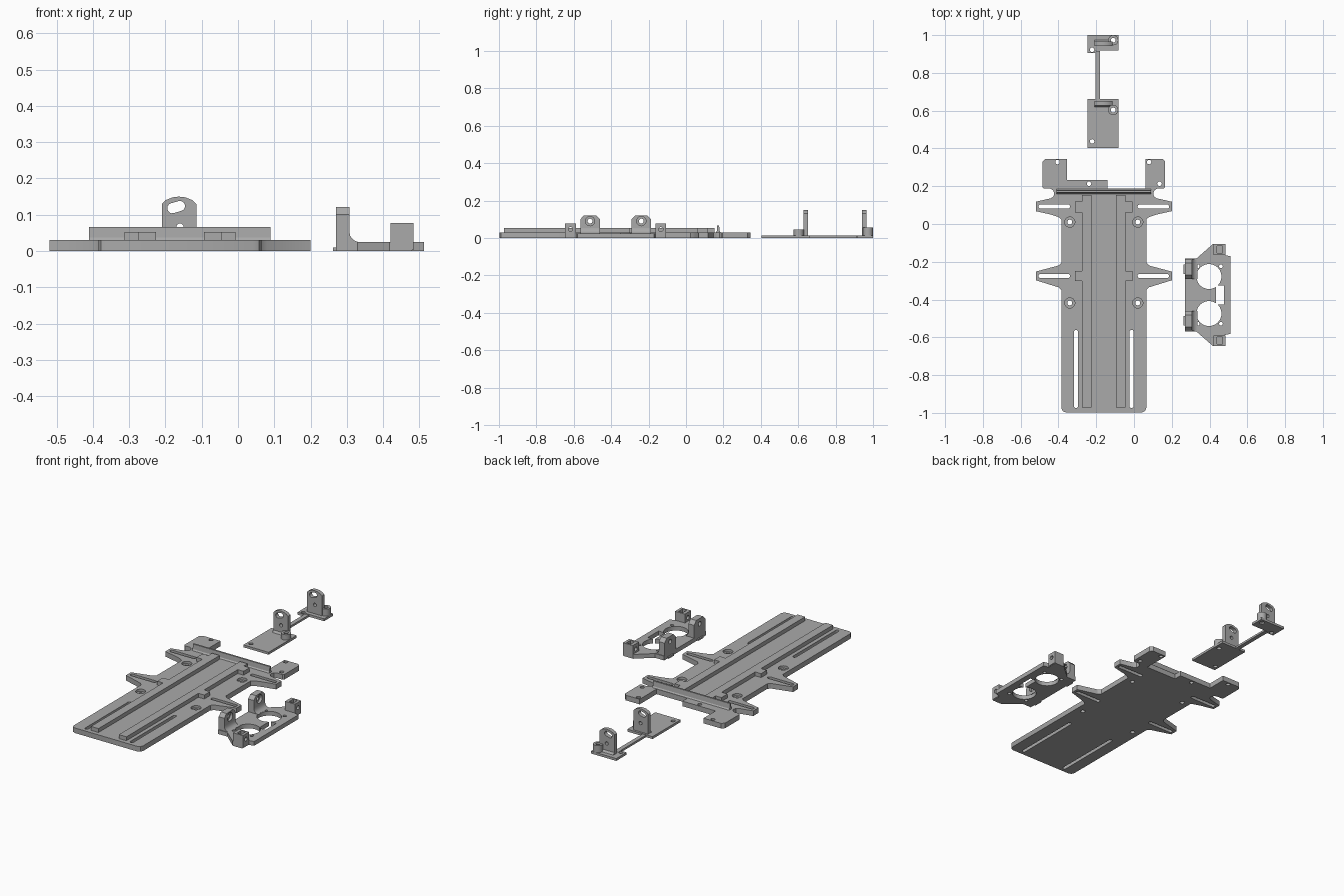
import bpy, bmesh, math

if "Cube" in bpy.data.objects:
    bpy.data.objects.remove(bpy.data.objects["Cube"])

grey = bpy.data.materials.new("plastic grey")
grey.diffuse_color = (0.40, 0.40, 0.40, 1)
grey.use_nodes = True
grey.node_tree.nodes["Principled BSDF"].inputs["Base Color"].default_value = grey.diffuse_color


def prism(name, pts, lo, hi, axis='z'):
    """Extrude a 2D outline along an axis."""
    place = {'z': lambda a, b, h: (a, b, h), 'x': lambda a, b, h: (h, a, b),
             'y': lambda a, b, h: (a, h, b)}[axis]
    bm = bmesh.new()
    bottom = [bm.verts.new(place(a, b, lo)) for a, b in pts]
    top = [bm.verts.new(place(a, b, hi)) for a, b in pts]
    bm.faces.new(bottom)
    bm.faces.new(top)
    n = len(pts)
    for i in range(n):
        j = (i + 1) % n
        bm.faces.new((bottom[i], bottom[j], top[j], top[i]))
    bmesh.ops.recalc_face_normals(bm, faces=bm.faces)
    me = bpy.data.meshes.new(name)
    bm.to_mesh(me)
    bm.free()
    me.materials.append(grey)
    ob = bpy.data.objects.new(name, me)
    bpy.context.collection.objects.link(ob)
    return ob


def rect(a0, a1, b0, b1):
    return [(a0, b0), (a1, b0), (a1, b1), (a0, b1)]


def disc(a, b, r, n=24):
    return [(a + r * math.cos(2 * math.pi * i / n), b + r * math.sin(2 * math.pi * i / n)) for i in range(n)]


def slot(a0, b0, a1, b1, r, n=8):
    """Rounded slot outline between two centres."""
    t = math.atan2(b1 - b0, a1 - a0)
    out = []
    for a, b, s in ((a1, b1, t - math.pi / 2), (a0, b0, t + math.pi / 2)):
        out += [(a + r * math.cos(s + math.pi * i / n), b + r * math.sin(s + math.pi * i / n)) for i in range(n + 1)]
    return out


def cut(ob, pts, lo=-0.1, hi=0.3, axis='z'):
    tool = prism("cutter", pts, lo, hi, axis)
    tool.hide_render = True
    m = ob.modifiers.new("cut", 'BOOLEAN')
    m.operation, m.solver, m.object = 'DIFFERENCE', 'EXACT', tool
    bpy.context.view_layer.objects.active = ob
    bpy.ops.object.modifier_apply(modifier=m.name)
    bpy.data.objects.remove(tool)


# Main base plate with side arms and rear tabs
CX = -0.16
half = [(0.325, 0.195), (0.317, 0.187), (0.282, 0.187), (0.268, 0.178), (0.262, 0.162), (0.266, 0.146),
        (0.28, 0.136), (0.36, 0.118), (0.36, 0.068), (0.28, 0.05), (0.24, 0.037), (0.225, 0.025),
        (0.225, -0.205), (0.24, -0.22), (0.36, -0.252), (0.36, -0.298), (0.24, -0.335), (0.225, -0.35),
        (0.225, -0.975), (0.218, -0.99), (0.203, -0.997)]
rear = [(-0.485, 0.33), (-0.47, 0.345), (-0.355, 0.345), (-0.355, 0.233), (-0.14, 0.233), (-0.14, 0.187),
        (0.06, 0.187), (0.06, 0.345), (0.15, 0.345), (0.165, 0.33)]
plate = prism("base_plate", rear + [(CX + d, y) for d, y in half] + [(CX - d, y) for d, y in reversed(half)], 0, 0.03)
for x, y in ((-0.405, 0.328), (-0.238, 0.213), (0.08, 0.328), (0.135, 0.213)):
    cut(plate, disc(x, y, 0.012, 16))
for s in (-1, 1):
    # Adjustment slots in the arms and along the front
    for y in (0.092, -0.275):
        cut(plate, slot(CX + s * 0.19, y, CX + s * 0.335, y, 0.011))
    cut(plate, slot(CX + s * 0.147, -0.965, CX + s * 0.147, -0.57, 0.01))
    # Counterbored screw holes
    for y in (0.01, -0.418):
        cut(plate, disc(CX + s * 0.18, y, 0.013))
        cut(plate, disc(CX + s * 0.18, y, 0.027), 0.016)
    # Guide rails with outer lugs
    side = "left" if s < 0 else "right"
    rail = [(0.066, 0.153), (0.115, 0.153), (0.115, 0.118), (0.153, 0.118), (0.153, 0.062), (0.115, 0.062),
            (0.115, -0.25), (0.153, -0.25), (0.153, -0.303), (0.115, -0.303), (0.115, -0.972), (0.066, -0.972)]
    prism("guide_rail_" + side, [(CX + s * d, y) for d, y in rail], 0.025, 0.053)

# Cross wall at the rear, flared at its foot
prism("cross_wall", [(0.158, 0.028), (0.187, 0.028), (0.18, 0.037), (0.177, 0.066), (0.167, 0.066), (0.165, 0.037)],
      -0.41, 0.09, 'x')

# Sensor holder: two plates joined by a thin strip
T = 0.014
front = prism("holder_front_plate", rect(-0.247, -0.083, 0.403, 0.663), 0, T)
back = prism("holder_back_plate", [(-0.247, 0.905), (-0.2, 0.905), (-0.2, 0.918), (-0.083, 0.918),
                                   (-0.083, 1.0), (-0.247, 1.0)], 0, T)
prism("joining_strip", rect(-0.205, -0.18, 0.655, 0.915), 0, T - 0.002)
cut(front, disc(-0.222, 0.437, 0.012, 16))
cut(back, disc(-0.222, 0.922, 0.012, 16))
for nm, ob, y, by, h in (("front", front, 0.628, 0.603, 0.046), ("back", back, 0.942, 0.973, 0.055)):
    # Arched upright with a slot and a small hole
    arch = [(-0.21, 0.005), (-0.115, 0.005), (-0.115, 0.13), (-0.125, 0.14), (-0.145, 0.148),
            (-0.163, 0.15), (-0.18, 0.148), (-0.2, 0.14), (-0.21, 0.13)]
    up = prism("upright_" + nm, arch, y, y + 0.023, 'y')
    cut(up, slot(-0.181, 0.118, -0.16, 0.124, 0.014), 0, 2, 'y')
    cut(up, disc(-0.16, 0.066, 0.01, 16), 0, 2, 'y')
    # Screw boss
    boss = prism("screw_boss_" + nm, disc(-0.11, by, 0.027), 0.004, h)
    for part in (ob, boss):
        cut(part, disc(-0.11, by, 0.013))
    # Foot gusset against the upright
    d = y if nm == "front" else y + 0.023
    k = -1 if nm == "front" else 1
    prism("foot_gusset_" + nm, [(d - k * 0.003, 0.01), (d + k * 0.012, 0.01), (d - k * 0.003, 0.03)], -0.21, -0.13, 'x')

# Motor bracket base, mirrored about its own middle
MY = -0.376
edge = [(0.27, 0.193), (0.33, 0.193), (0.418, 0.27), (0.48, 0.27), (0.48, 0.212), (0.512, 0.205)]
bracket = prism("motor_bracket", [(x, MY + d) for x, d in edge] + [(x, MY - d) for x, d in reversed(edge)], 0, 0.025)
for s in (-1, 1):
    cut(bracket, disc(0.397, MY + s * 0.098, 0.066, 36))
    for x in (0.338, 0.46):
        cut(bracket, disc(x, MY + s * 0.152, 0.01, 16))
cut(bracket, rect(0.434, 0.477, MY - 0.05, MY + 0.05))

for s, side in ((-1, "front"), (1, "back")):
    # Ear with clipped top corners, counterbored hole and curved foot
    c = MY + s * 0.137
    ear = prism("bracket_ear_" + side, [(c - 0.052, 0.003), (c + 0.052, 0.003), (c + 0.052, 0.1), (c + 0.032, 0.121),
                                        (c - 0.032, 0.121), (c - 0.052, 0.1)], 0.27, 0.307, 'x')
    cut(ear, disc(c, 0.09, 0.013), 0.2, 0.4, 'x')
    cut(ear, disc(c, 0.09, 0.025), 0.292, 0.4, 'x')
    fillet = [(0.3, 0.02), (0.335, 0.024)] + [(0.335 - 0.028 * math.sin(a), 0.053 - 0.028 * math.cos(a))
                                             for a in (0.3, 0.6, 0.9, 1.2, 1.57)] + [(0.3, 0.053)]
    prism("ear_fillet_" + side, fillet, c - 0.052, c + 0.052, 'y')
    prism("ear_nub_" + side, rect(c - 0.025, c + 0.025, 0.0, 0.01), 0.262, 0.275, 'x')
    # Mounting block with a nut pocket and a cross hole
    a, b = sorted((MY + s * 0.213, MY + s * 0.27))
    block = prism("mount_block_" + side, rect(0.42, 0.484, a, b), 0.003, 0.077)
    m = (a + b) / 2
    cut(block, rect(0.44, 0.468, m - 0.019, m + 0.019), 0.03)
    cut(block, disc(m, 0.046, 0.012, 16), 0.3, 0.6, 'x')

# Soft shading on the curves, sharp edges kept
bpy.ops.object.select_all(action='SELECT')
bpy.context.view_layer.objects.active = plate
bpy.ops.object.shade_smooth_by_angle(angle=math.radians(30))
